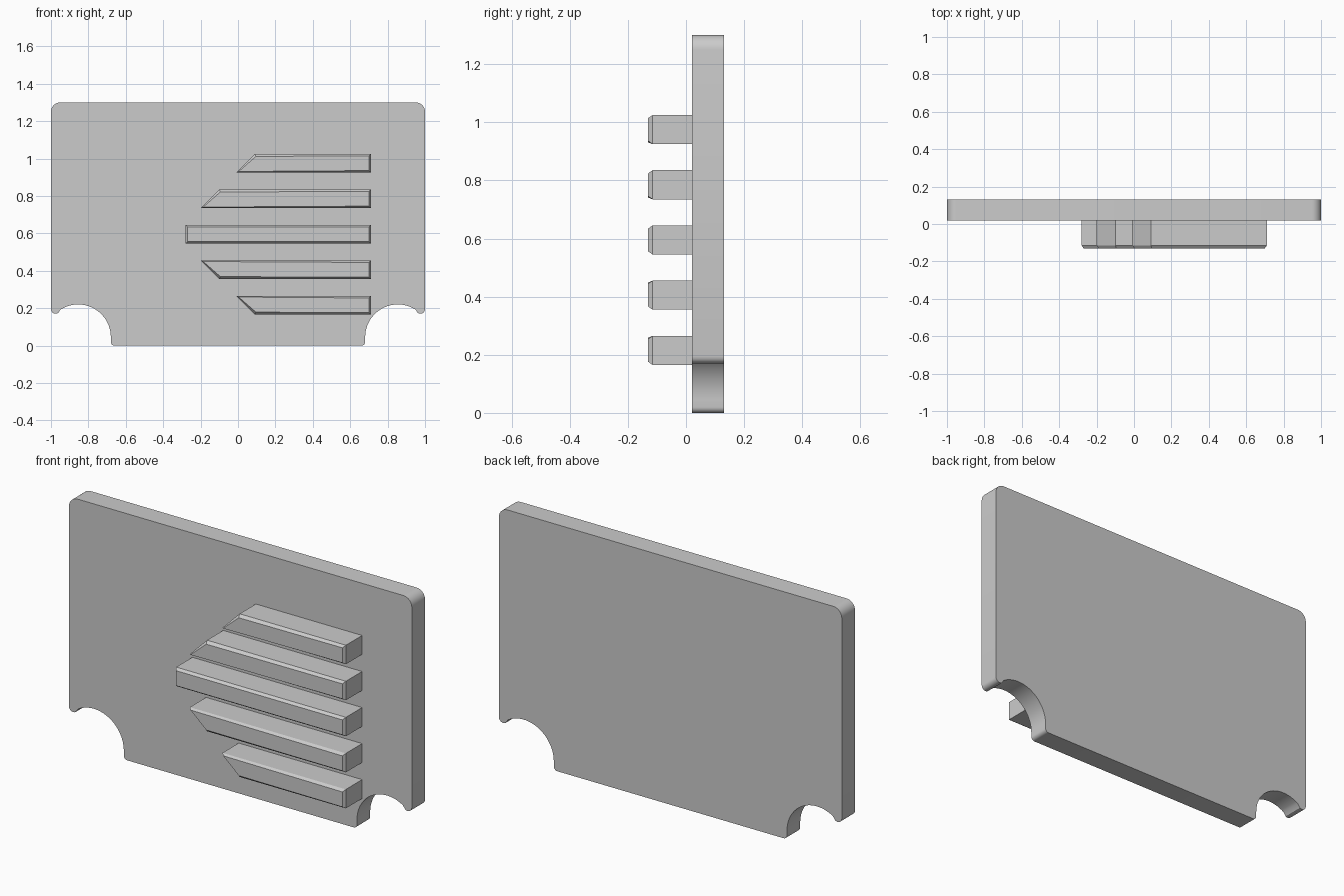
import bpy, bmesh, math

cube = bpy.data.objects.get("Cube")
if cube:
    bpy.data.objects.remove(cube, do_unlink=True)

GREY = (0.6, 0.6, 0.6, 1)
grey = bpy.data.materials.new("plain_grey")
grey.use_nodes = True
grey.diffuse_color = GREY
grey.node_tree.nodes["Principled BSDF"].inputs["Base Color"].default_value = GREY

BACK, FACE, FRONT = 0.13, 0.02, -0.13
CHAMFER = 0.015


def arc(cx, cz, r, start, end, steps):
    """Points along an arc, angles in degrees."""
    angles = [math.radians(start + (end - start) * i / steps) for i in range(steps + 1)]
    return [(cx + r * math.cos(a), cz + r * math.sin(a)) for a in angles]


def slab(name, outline, y_back, y_front, chamfer=0):
    """Extrude an x-z outline towards the front, with an optional front chamfer."""
    bm = bmesh.new()
    back = bm.faces.new([bm.verts.new((x, y_back, z)) for x, z in outline])
    depth = y_front + chamfer - y_back
    new = bmesh.ops.extrude_face_region(bm, geom=[back], use_keep_orig=True)["geom"]
    bmesh.ops.translate(bm, vec=(0, depth, 0),
                        verts=[g for g in new if isinstance(g, bmesh.types.BMVert)])
    bmesh.ops.recalc_face_normals(bm, faces=bm.faces)
    if chamfer:
        front = [f for f in bm.faces if f.normal.y < -0.9]
        bmesh.ops.inset_individual(bm, faces=front, thickness=chamfer, depth=chamfer)
    mesh = bpy.data.meshes.new(name)
    bm.to_mesh(mesh)
    bm.free()
    mesh.materials.append(grey)
    obj = bpy.data.objects.new(name, mesh)
    bpy.context.collection.objects.link(obj)
    return obj


# Back plate: half outline from bottom centre to top, then mirrored
half = arc(0.69 - 0.03, 0.02, 0.02, -90, 0, 5)
half += arc(0.855, 0.045, 0.175, 180, 58, 24)
half += arc(0.975, 0.195, 0.025, -120, 0, 6)
half += arc(0.95, 1.25, 0.05, 0, 90, 8)
outline = half + [(-x, z) for x, z in reversed(half)]
plate = slab("back_plate", outline, BACK, FACE)

bpy.ops.object.select_all(action="DESELECT")
plate.select_set(True)
bpy.context.view_layer.objects.active = plate
bpy.ops.object.shade_smooth_by_angle(angle=math.radians(30))

# Chamfered bars: (name, centre height, x at bottom left, x at top left)
RIGHT_END, HALF_HEIGHT = 0.71, 0.05
bars = [
    ("top_bar", 0.975, -0.01, 0.09),
    ("upper_bar", 0.785, -0.20, -0.10),
    ("middle_bar", 0.595, -0.28, -0.28),
    ("lower_bar", 0.405, -0.10, -0.20),
    ("bottom_bar", 0.215, 0.09, -0.01),
]
for name, z, low_x, high_x in bars:
    low, high = z - HALF_HEIGHT, z + HALF_HEIGHT
    slab(name, [(low_x, low), (RIGHT_END, low), (RIGHT_END, high), (high_x, high)],
         FACE, FRONT, CHAMFER)
